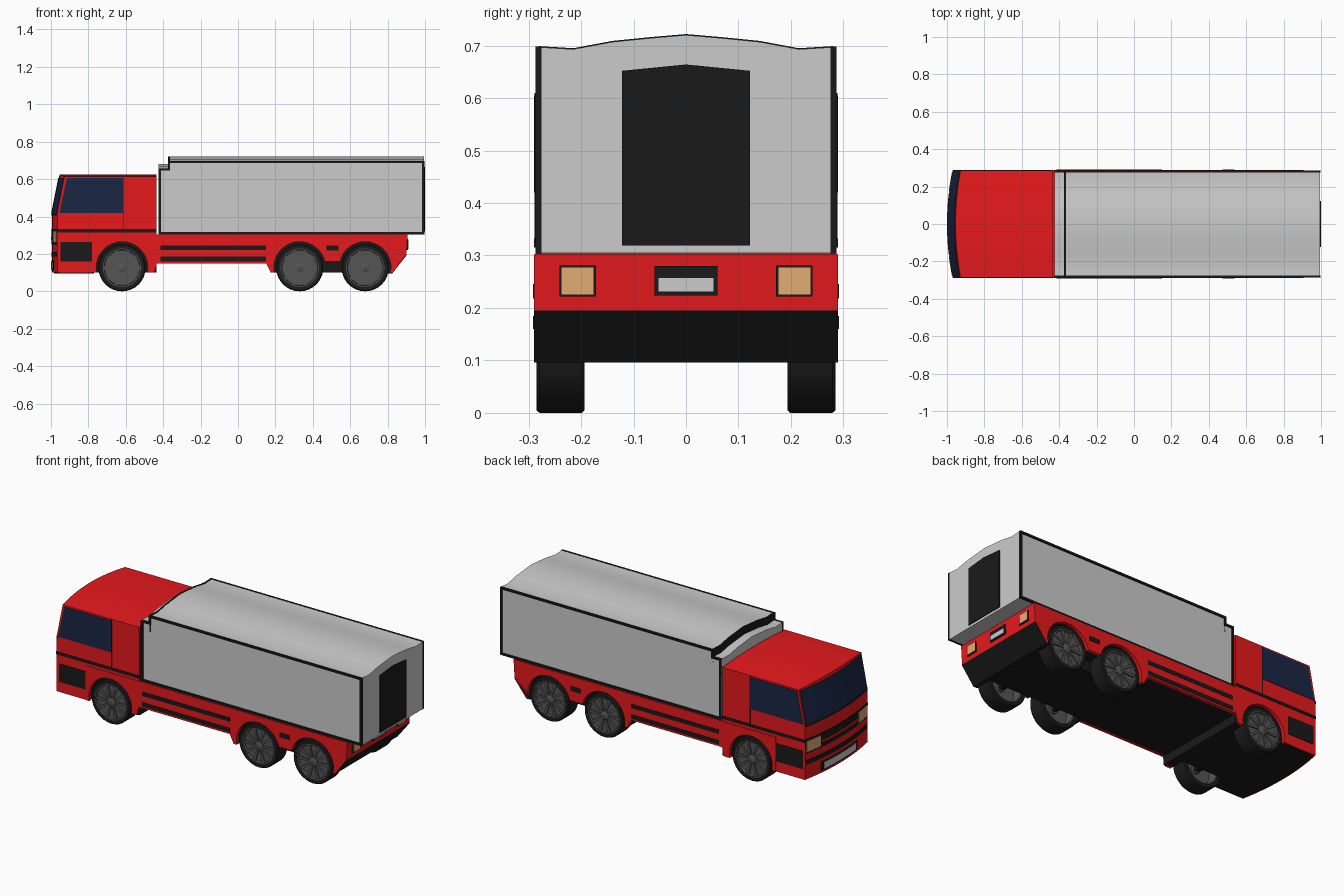
import bpy, bmesh, math

if "Cube" in bpy.data.objects:
    bpy.data.objects.remove(bpy.data.objects["Cube"])

def mat(name, r, g, b):
    m = bpy.data.materials.new(name)
    m.diffuse_color = (r, g, b, 1)
    m.use_nodes = True
    m.node_tree.nodes["Principled BSDF"].inputs["Base Color"].default_value = m.diffuse_color
    return m

RED = mat("red_paint", 0.8, 0.01, 0.012)
BLACK = mat("black", 0.01, 0.01, 0.01)
GLASS = mat("dark_glass", 0.01, 0.02, 0.06)
TAN = mat("lamp", 0.75, 0.42, 0.18)
RIM = mat("rim_grey", 0.09, 0.09, 0.09)
TYRE = mat("tyre", 0.012, 0.012, 0.012)

def loft(name, rings, m=None, closed=False, smooth=False):
    """Skin a row of equal rings; cap the ends unless it closes on itself."""
    bm = bmesh.new()
    vs = [[bm.verts.new(p) for p in r] for r in rings]
    n = len(rings[0])
    pairs = list(zip(vs, vs[1:])) + ([(vs[-1], vs[0])] if closed else [])
    for a, b in pairs:
        for i in range(n):
            j = (i + 1) % n
            bm.faces.new((a[i], a[j], b[j], b[i]))
    if not closed:
        bm.faces.new(vs[0])
        bm.faces.new(vs[-1])
    bmesh.ops.recalc_face_normals(bm, faces=bm.faces)
    me = bpy.data.meshes.new(name)
    bm.to_mesh(me)
    bm.free()
    if smooth:
        for p in me.polygons:
            p.use_smooth = True
        me.set_sharp_from_angle(angle=math.radians(30))
    if m:
        me.materials.append(m)
    ob = bpy.data.objects.new(name, me)
    bpy.context.collection.objects.link(ob)
    return ob

def slab(name, pts, y0, y1, m=None):
    """Extrude an xz outline across y."""
    return loft(name, [[(x, y, z) for x, z in pts] for y in (y0, y1)], m)

def box(name, x0, x1, y0, y1, z0, z1, m=None):
    return slab(name, [(x0, z0), (x1, z0), (x1, z1), (x0, z1)], y0, y1, m)

def both(name, pts, y0, y1, m=None):
    for s, side in ((-1, "right"), (1, "left")):
        slab(f"{name}_{side}", pts, s * y0, s * y1, m)

def rect(x0, x1, z0, z1):
    return [(x0, z0), (x1, z0), (x1, z1), (x0, z1)]

def front(y, z):
    """Bowed, raked cab front."""
    return -0.995 + 0.03 * (y / 0.29) ** 2 + max(0, z - 0.42) * 0.2

def roof_z(y):
    return 0.625 - 0.012 * (y / 0.29) ** 2

def span(a, b, n=12):
    return [a + (b - a) * i / n for i in range(n + 1)]

def front_panel(name, y0, y1, z0, z1, m, out=0.003):
    rings = []
    for y in span(y0, y1):
        a, b = front(y, z0), front(y, z1)
        rings.append([(a - out, y, z0), (b - out, y, z1), (b + 0.01, y, z1), (a + 0.01, y, z0)])
    loft(name, rings, m)

# Cab shell
W = 0.287
ys = span(-W, W)
loft("cab_upper", [[(front(y, 0.3), y, 0.3), (front(y, 0.42), y, 0.42), (front(y, roof_z(y)), y, roof_z(y)),
                    (-0.435, y, roof_z(y)), (-0.435, y, 0.3)] for y in ys], RED, smooth=True)
loft("cab_lower", [[(front(y, 0), y, 0.1), (front(y, 0), y, 0.3), (-0.775, y, 0.3), (-0.775, y, 0.1)]
                   for y in ys], RED, smooth=True)
loft("cab_undertray", [[(front(y, 0) + 0.01, y, 0.096), (front(y, 0) + 0.01, y, 0.11),
                        (-0.77, y, 0.11), (-0.77, y, 0.096)] for y in span(-0.28, 0.28)], BLACK)

# Cab glass and trim
front_panel("windscreen", -0.28, 0.28, 0.42, 0.607, GLASS)
front_panel("windscreen_sill", -0.287, 0.287, 0.405, 0.42, BLACK)
front_panel("front_stripe", -0.289, 0.289, 0.315, 0.332, BLACK)
front_panel("upper_grille", -0.285, 0.285, 0.25, 0.315, BLACK)
front_panel("grille_bar", -0.16, 0.16, 0.278, 0.29, RED, 0.005)
front_panel("lower_grille", -0.285, 0.285, 0.185, 0.21, BLACK)
front_panel("front_plate_frame", -0.165, 0.165, 0.112, 0.165, BLACK)
front_panel("front_plate", -0.145, 0.145, 0.12, 0.157, None, 0.005)
for s in (-1, 1):
    front_panel("headlight", s * 0.175, s * 0.278, 0.26, 0.322, TAN, 0.006)
both("side_window", [(-0.915, 0.605), (-0.615, 0.605), (-0.615, 0.42), (-0.955, 0.42)], 0.28, 0.2895, GLASS)
both("cab_stripe", rect(-0.963, -0.435, 0.315, 0.332), 0.28, 0.2895, BLACK)
both("side_grille", rect(-0.95, -0.775, 0.16, 0.265), 0.28, 0.2895, BLACK)
both("door_line", rect(-0.615, -0.611, 0.332, 0.61), 0.28, 0.2885, BLACK)

# Chassis skirts with wheel arches
WHEELS = (-0.62, 0.33, 0.68)

def arch(cx, zl, zr, r=0.138, cz=0.127):
    a0 = math.pi - math.asin((zl - cz) / r)
    a1 = math.asin((zr - cz) / r)
    return [(cx + r * math.cos(a), cz + r * math.sin(a)) for a in span(a0, a1, 18)]

skirt = ([(-0.78, 0.3), (-0.78, 0.1)] + arch(WHEELS[0], 0.1, 0.1) + [(-0.45, 0.1), (-0.435, 0.15), (0.15, 0.15), (0.175, 0.1)]
         + arch(WHEELS[1], 0.1, 0.16) + arch(WHEELS[2], 0.16, 0.1) + [(0.825, 0.1), (0.9, 0.2), (0.905, 0.3)])
both("skirt", skirt, 0.272, 0.29, RED)
both("wheel_well", [(x, z if z > 0.29 else z + 0.001) for x, z in skirt], 0.19, 0.273, BLACK)
for z0, z1 in ((0.222, 0.246), (0.16, 0.185)):
    both("skirt_stripe", rect(-0.415, 0.15, z0, z1), 0.28, 0.2915, BLACK)
both("axle_stripe", rect(0.472, 0.538, 0.218, 0.245), 0.28, 0.2915, BLACK)
slab("chassis", [(-0.78, 0.1), (-0.435, 0.1), (-0.435, 0.15), (0.15, 0.15), (0.175, 0.1), (0.82, 0.1),
                 (0.9, 0.2), (0.9, 0.29), (-0.78, 0.29)], -0.195, 0.195, BLACK)
box("cab_cross_bar", -0.46, -0.435, -0.285, 0.285, 0.1, 0.16, BLACK)
box("deck", -0.435, 0.905, -0.289, 0.289, 0.288, 0.303, RED)

# Rear panel
slab("rear_panel", [(0.88, 0.195), (0.9, 0.195), (0.907, 0.302), (0.88, 0.302)], -0.29, 0.29, RED)
slab("rear_bumper", [(0.8, 0.096), (0.825, 0.096), (0.903, 0.195), (0.87, 0.195)], -0.29, 0.29, BLACK)
for s in (-1, 1):
    box("tail_lamp_surround", 0.89, 0.909, s * 0.172, s * 0.241, 0.222, 0.281, BLACK)
    box("tail_lamp", 0.89, 0.911, s * 0.176, s * 0.237, 0.226, 0.277, TAN)
box("rear_plate_frame", 0.89, 0.909, -0.06, 0.06, 0.224, 0.28, BLACK)
box("rear_plate", 0.89, 0.911, -0.052, 0.052, 0.231, 0.257)

# Cargo box
half = [(0.28, 0.697), (0.215, 0.693), (0.14, 0.707), (0.07, 0.714)]
roof = half + [(0, 0.72)] + [(-y, z) for y, z in reversed(half)]

def cargo(name, x0, x1, dz=0.0, bottom=0.305, m=None):
    pts = [(y, z + dz) for y, z in roof] + [(-0.28, bottom), (0.28, bottom)]
    return loft(name, [[(x, y, z) for y, z in pts] for x in (x0, x1)], m, smooth=True)

cargo("cargo_box", -0.37, 0.995)
cargo("cargo_front_step", -0.425, -0.368, -0.04)
cargo("roof_front_edge", -0.374, -0.364, 0.002, 0.6, BLACK)
both("trim_top", rect(-0.37, 0.995, 0.686, 0.698), 0.275, 0.287, BLACK)
both("trim_bottom", rect(-0.425, 0.995, 0.304, 0.316), 0.275, 0.287, BLACK)
both("trim_front", rect(-0.425, -0.413, 0.304, 0.657), 0.275, 0.287, BLACK)
both("trim_rear", rect(0.984, 0.996, 0.304, 0.698), 0.275, 0.287, BLACK)
both("trim_step", rect(-0.425, -0.364, 0.646, 0.658), 0.275, 0.287, BLACK)
both("trim_step_riser", rect(-0.375, -0.363, 0.646, 0.698), 0.275, 0.287, BLACK)
door = [(-0.122, 0.319), (0.122, 0.319), (0.122, 0.652), (0, 0.664), (-0.122, 0.652)]
loft("rear_door", [[(x, y, z) for y, z in door] for x in (0.985, 1.0)], BLACK)

# Wheels
R = 0.126

def lathe(name, prof, cx, s, m, n=32):
    rings = []
    for i in range(n):
        a = 2 * math.pi * i / n
        rings.append([(cx + r * math.cos(a), s * y, R + r * math.sin(a)) for r, y in prof])
    loft(name, rings, m, closed=True, smooth=True)

for cx in WHEELS:
    for s in (-1, 1):
        lathe("tyre", [(0.103, 0.193), (0.121, 0.193), (R, 0.199), (R, 0.279), (0.121, 0.285), (0.103, 0.285)], cx, s, TYRE)
        lathe("rim", [(0.097, 0.2), (0.105, 0.2), (0.105, 0.284), (0.097, 0.284), (0.094, 0.272),
                      (0.01, 0.272), (0.01, 0.255), (0.094, 0.255)], cx, s, RIM)
        lathe("hub", [(0.001, 0.24), (0.024, 0.24), (0.024, 0.28), (0.016, 0.284), (0.001, 0.284)], cx, s, RIM, 16)
        for k in range(10):
            a = 2 * math.pi * k / 10
            c, d = math.cos(a), math.sin(a)
            pts = [(cx + u * c - v * d, R + u * d + v * c)
                   for u, v in ((0.018, -0.004), (0.097, -0.009), (0.097, 0.009), (0.018, 0.004))]
            slab("spoke", pts, s * 0.268, s * 0.28, RIM)
    box("axle", cx - 0.015, cx + 0.015, -0.26, 0.26, R - 0.015, R + 0.015, BLACK)
